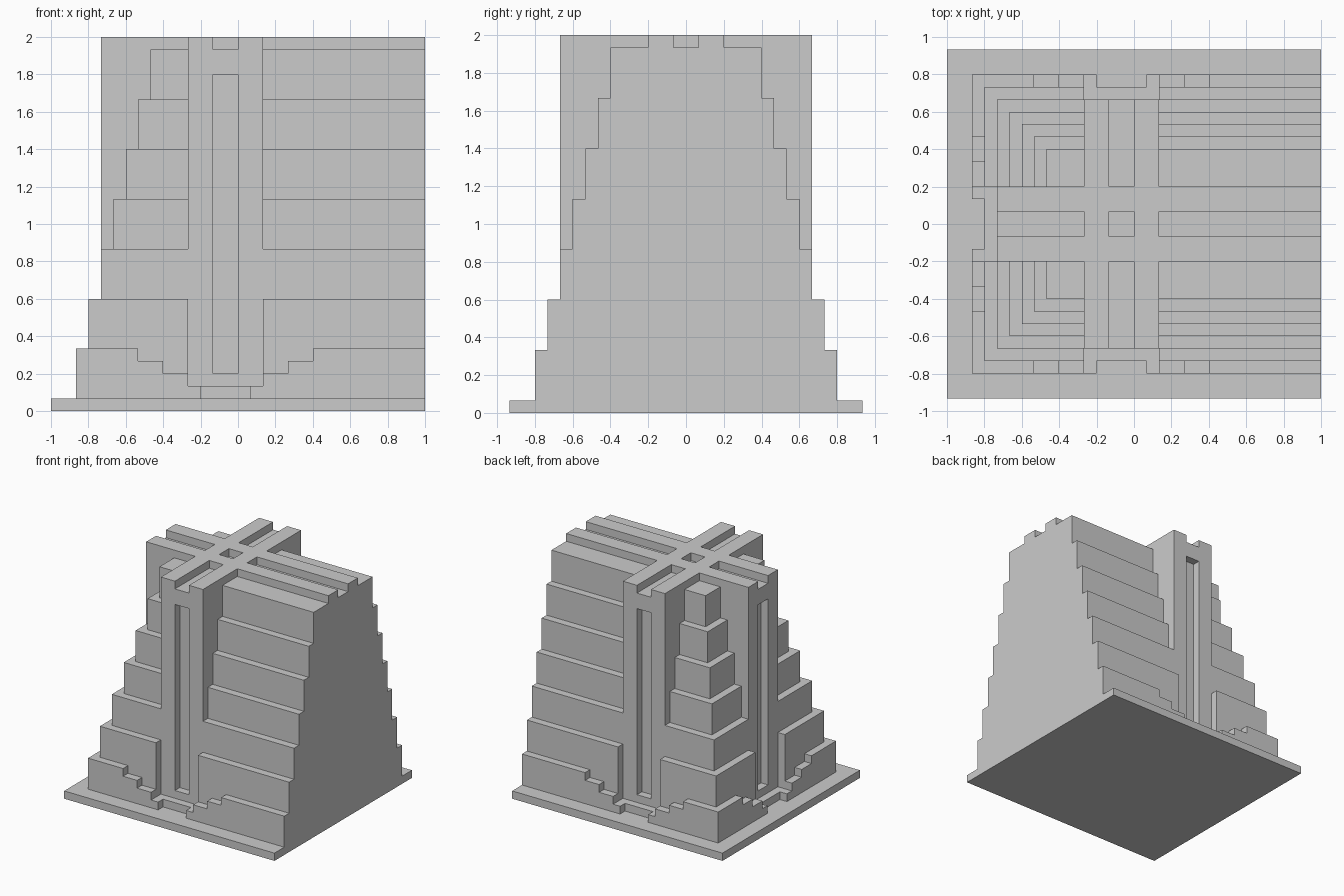
import bpy, bmesh

if "Cube" in bpy.data.objects:
    bpy.data.objects.remove(bpy.data.objects["Cube"])

U = 1 / 15       # modelling unit: every edge lies on this grid
CX = -1          # symmetry axis of the tower in x
CUT = 16         # flat right-hand face, measured from the axis


def prism(name, outlines, z0, z1):
    """Extrude plan outlines (tower axis at 0,0) from z0 to z1."""
    bm = bmesh.new()
    for pts in outlines:
        lo = [bm.verts.new(((x + CX) * U, y * U, z0 * U)) for x, y in pts]
        hi = [bm.verts.new(((x + CX) * U, y * U, z1 * U)) for x, y in pts]
        bm.faces.new(lo[::-1])
        bm.faces.new(hi)
        for i in range(len(pts)):
            j = (i + 1) % len(pts)
            bm.faces.new((lo[i], lo[j], hi[j], hi[i]))
    bmesh.ops.recalc_face_normals(bm, faces=bm.faces)
    mesh = bpy.data.meshes.new(name)
    bm.to_mesh(mesh)
    bm.free()
    obj = bpy.data.objects.new(name, mesh)
    bpy.context.collection.objects.link(obj)
    return obj


def rect(x0, x1, y0, y1):
    return [(x0, y0), (x1, y0), (x1, y1), (x0, y1)]


def plan(steps):
    """Plan outline from one half-side: (distance along side, depth) steps,
    repeated on front, left and back; the right side is cut flat."""
    half, prev = [], None
    for t, d in steps:
        if prev is not None:
            half.append((prev, d))
        half.append((t, d))
        prev = t
    h = steps[-1][1]
    south = [(CUT, -h)]
    south += [(t, -d) for t, d in reversed(half[:-1])]
    south += [(-t, -d) for t, d in half]
    south += [(-d, -t) for t, d in reversed(half[:-1])]
    return south + [(x, -y) for x, y in reversed(south)]


# Ground slab
prism("base_slab", [rect(-14, CUT, -14, 14)], 0, 1)

# Stepped skirt, with notched entrances in the middle of each side
SLOT, PYLON = (1, 9), (3, 10)
prism("skirt_entrance", [plan([(2, 11), (12, 12)])], 1, 2)
prism("skirt_low", [plan([PYLON, (12, 12)])], 2, 3)
prism("skirt_middle", [plan([SLOT, PYLON, (5, 11), (12, 12)])], 3, 4)
prism("skirt_high", [plan([SLOT, PYLON, (7, 11), (12, 12)])], 4, 5)

# Terraces with slotted pylons
prism("terrace_1", [plan([SLOT, PYLON, (11, 11)])], 5, 9)
prism("terrace_2", [plan([SLOT, (10, 10)])], 9, 13)
for i, h in enumerate((9, 8, 7, 6)):
    z = 13 + 4 * i
    prism(f"terrace_{i + 3}", [plan([SLOT, PYLON, (h, h)])], z, min(z + 4, 27))

# Solid head above the slots
prism("tower_head", [plan([PYLON, (6, 6)])], 27, 29)

# Crossing roof ribs: two long bars, then the pieces between and beyond them
ribs = [rect(s, s + 2, -10, 10) for s in (-3, 1)]
for y in (-3, 1):
    ribs += [rect(a, b, y, y + 2) for a, b in ((-10, -3), (-1, 1), (3, CUT))]
prism("roof_ribs", ribs, 29, 30)
